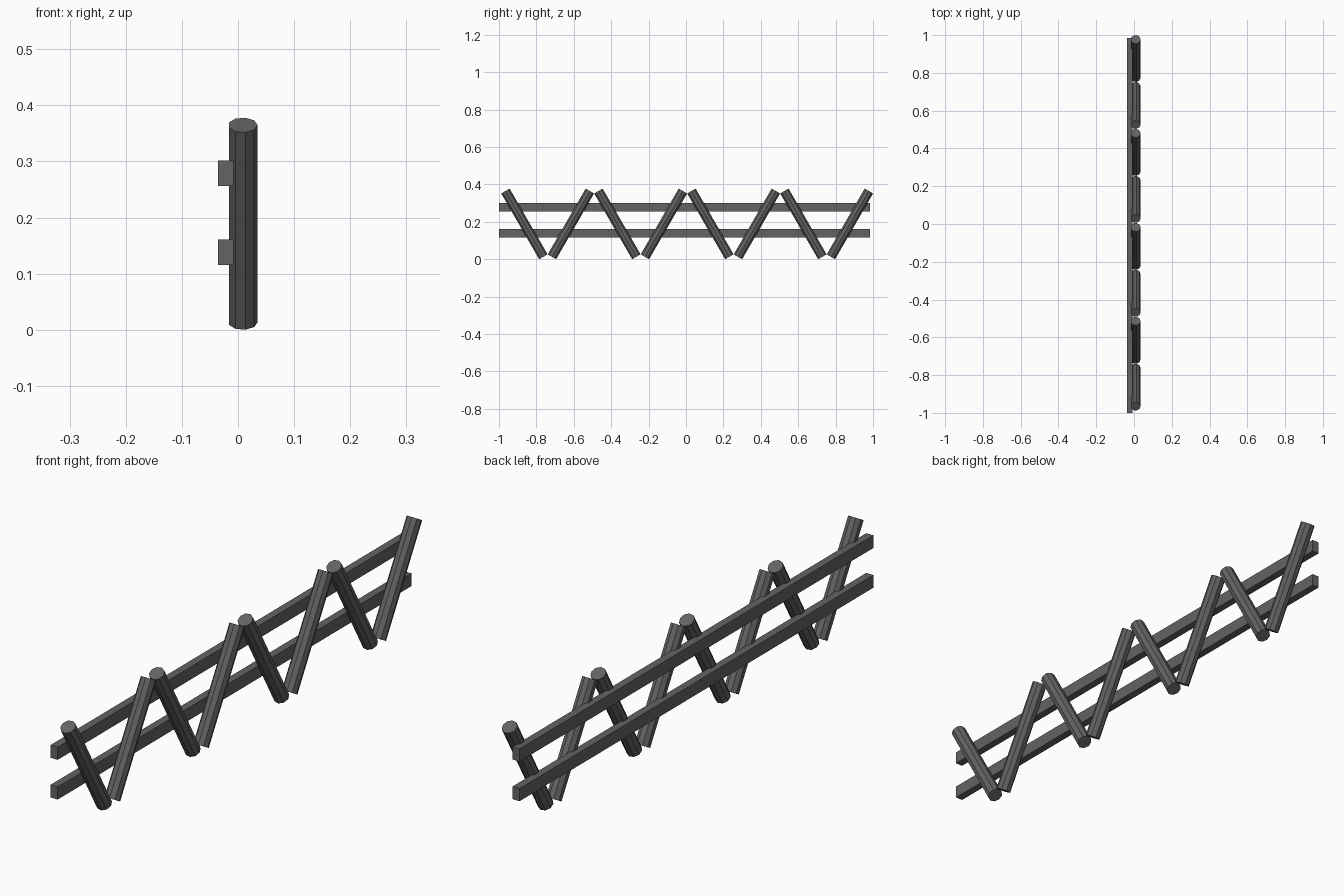
import bpy
import bmesh
from math import radians
from mathutils import Matrix, Vector

cube = bpy.data.objects.get("Cube")
if cube:
    bpy.data.objects.remove(cube, do_unlink=True)

# One dark grey for the whole fence
grey = bpy.data.materials.new("dark_grey")
grey.use_nodes = True
colour = (0.125, 0.125, 0.125, 1)
grey.diffuse_color = colour
grey.node_tree.nodes["Principled BSDF"].inputs["Base Color"].default_value = colour


def add_object(name, bm):
    mesh = bpy.data.meshes.new(name)
    bm.to_mesh(mesh)
    bm.free()
    mesh.materials.append(grey)
    obj = bpy.data.objects.new(name, mesh)
    bpy.context.collection.objects.link(obj)
    return obj


def add_rail(name, z):
    bm = bmesh.new()
    bmesh.ops.create_cube(bm, size=1, matrix=Matrix.Diagonal((0.028, 1.985, 0.045, 1)))
    add_object(name, bm).location = (-0.022, -0.0075, z)


def add_post(name, y, lean):
    bm = bmesh.new()
    # Nine-sided log with one edge turned towards +x
    bmesh.ops.create_cone(bm, cap_ends=True, segments=9, radius1=0.0264,
                          radius2=0.0264, depth=0.406)
    corner = max(bm.verts, key=lambda v: v.co.y + v.co.z * 0.001)
    turn = corner.co.xy.angle_signed(Vector((1, 0)))
    bmesh.ops.rotate(bm, verts=bm.verts, matrix=Matrix.Rotation(-turn, 3, "Z"))
    bmesh.ops.rotate(bm, verts=bm.verts, matrix=Matrix.Rotation(radians(lean), 3, "X"))
    add_object(name, bm).location = (0.0085, y, 0.189)


# Two rails along the back of the zigzag
add_rail("lower_rail", 0.138)
add_rail("upper_rail", 0.279)

# Eight logs leaning alternately
for i in range(8):
    add_post(f"leaning_post_{i + 1}", -0.864 + 0.2486 * i, 30 if i % 2 == 0 else -30)
